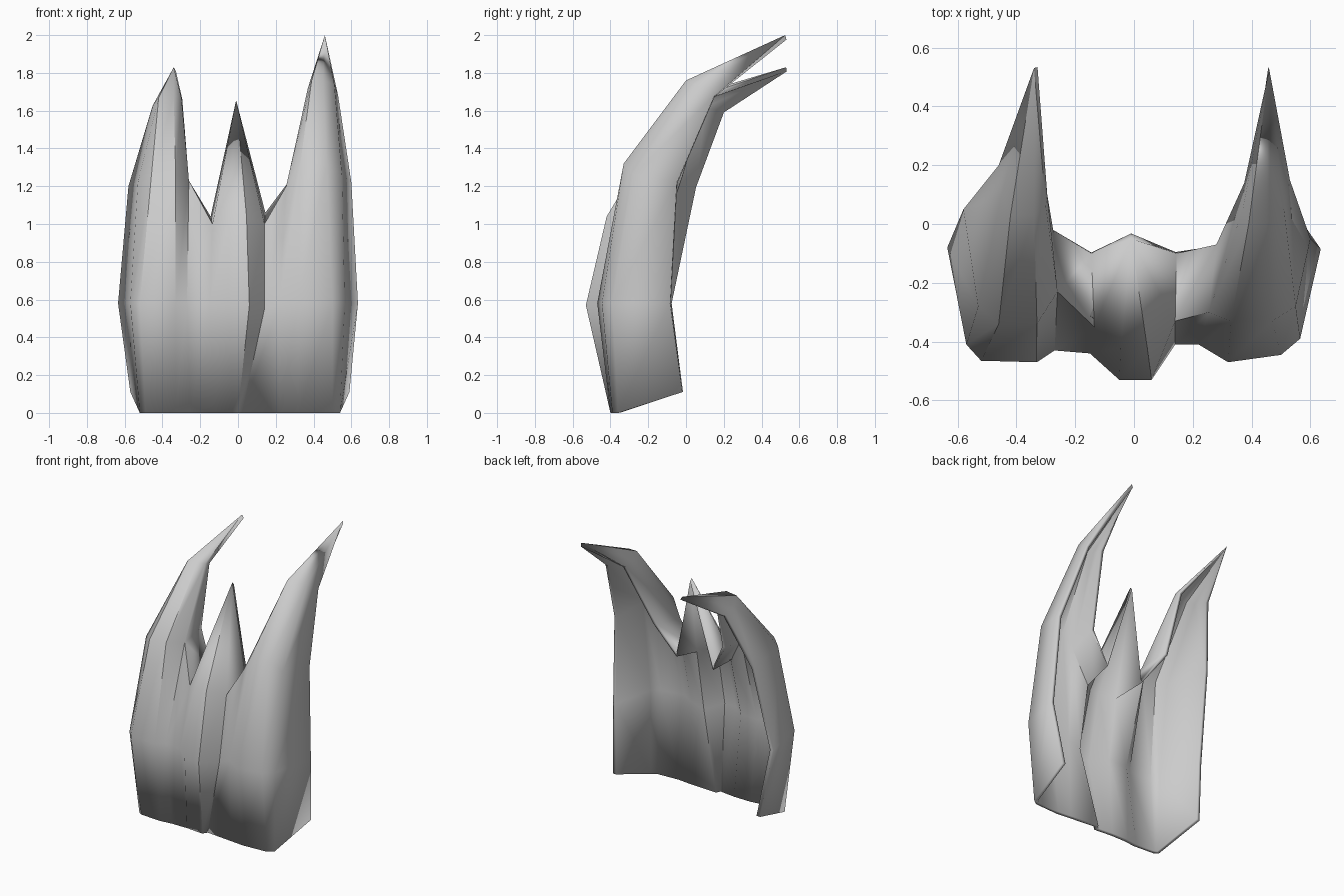
import bpy, bmesh

if "Cube" in bpy.data.objects:
    bpy.data.objects.remove(bpy.data.objects["Cube"])

# one flat colour for the whole shell
grey = bpy.data.materials.new("bone_grey")
grey.diffuse_color = (0.6, 0.6, 0.6, 1)
grey.use_nodes = True
grey.node_tree.nodes["Principled BSDF"].inputs["Base Color"].default_value = grey.diffuse_color


def sheet(name, rows, tip, flanges, thickness=0.03):
    """Skin rows of points, close them to a tip, add side flanges, thicken inward."""
    bm = bmesh.new()
    cache = {}

    def v(p):
        if p not in cache:
            cache[p] = bm.verts.new(p)
        return cache[p]

    def face(*pts):
        bm.faces.new([v(p) for p in pts])

    for low, high in zip(rows, rows[1:]):
        for i in range(len(low) - 1):
            face(low[i], low[i + 1], high[i + 1], high[i])
    top = rows[-1]
    for i in range(len(top) - 1):
        face(top[i], top[i + 1], tip)
    for f in flanges:
        face(*f)
    return bm


def combine(name, parts):
    """Join the sheets into one welded, thickened, smooth object."""
    bm = bmesh.new()
    for part in parts:
        tmp = bpy.data.meshes.new("part")
        part.to_mesh(tmp)
        part.free()
        bm.from_mesh(tmp)
        bpy.data.meshes.remove(tmp)
    bmesh.ops.remove_doubles(bm, verts=bm.verts, dist=0.0005)
    bmesh.ops.recalc_face_normals(bm, faces=bm.faces)
    front = sum(f.normal.y * f.calc_area() for f in bm.faces)
    if front > 0:
        bmesh.ops.reverse_faces(bm, faces=bm.faces)
    mesh = bpy.data.meshes.new(name)
    bm.to_mesh(mesh)
    bm.free()
    obj = bpy.data.objects.new(name, mesh)
    bpy.context.collection.objects.link(obj)
    mesh.materials.append(grey)
    mod = obj.modifiers.new("thickness", "SOLIDIFY")
    mod.thickness = 0.025
    mod.offset = -1
    bpy.context.view_layer.objects.active = obj
    obj.select_set(True)
    bpy.ops.object.shade_smooth_by_angle(angle=0.75)
    return obj


# seams shared by the middle and side claws: bottom, belly, valley front, valley back
left_seam = [(-.13, -.39, 0), (-.15, -.44, .58), (-.135, -.35, 1.0)]
right_seam = [(.02, -.37, 0), (.14, -.41, .55), (.14, -.33, 1.0)]
left_valley, right_valley = (-.145, -.10, 1.04), (.145, -.10, 1.06)

# left claw, from its rear outer edge to the seam
left_rows = [
    [(-.57, -.02, .11), (-.52, -.37, 0), (-.49, -.39, 0), (-.33, -.40, 0), (-.25, -.39, 0)],
    [(-.635, -.08, .58), (-.57, -.41, .58), (-.52, -.465, .58), (-.33, -.47, .58), (-.27, -.43, .58)],
    [(-.58, .05, 1.2), (-.53, -.28, 1.22), (-.46, -.34, 1.24), (-.33, -.34, 1.25), (-.26, -.23, 1.23)],
    [(-.46, .20, 1.6), (-.45, .10, 1.63), (-.42, .03, 1.67), (-.34, .03, 1.68), (-.30, .06, 1.67)],
]
left_tip = (-.34, .53, 1.83)
lb, lk = (-.275, -.02, 1.25), (-.295, .10, 1.66)   # rear of the inner flange
l2, l3 = left_rows[2][-1], left_rows[3][-1]
left = sheet("left_claw", left_rows, left_tip, [
    (left_rows[0][-1], left_seam[0], left_seam[1], left_rows[1][-1]),
    (left_rows[1][-1], left_seam[1], left_seam[2], l2),
    (l2, left_seam[2], left_valley, lb),
    (l2, lb, lk, l3), (l3, lk, left_tip)])

# right claw, from the seam to its rear outer edge
right_rows = [
    [(.22, -.39, 0), (.32, -.40, 0), (.50, -.39, 0), (.54, -.36, 0), (.59, -.02, .11)],
    [(.22, -.41, .58), (.32, -.47, .58), (.50, -.445, .58), (.565, -.39, .58), (.635, -.085, .58)],
    [(.255, -.30, 1.2), (.33, -.33, 1.32), (.47, -.33, 1.32), (.55, -.28, 1.26), (.60, -.05, 1.22)],
    [(.37, .05, 1.72), (.39, .0, 1.76), (.45, .0, 1.76), (.51, .05, 1.74), (.53, .15, 1.68)],
]
right_tip = (.46, .525, 2.0)
rb, rk = (.28, -.07, 1.24), (.375, .14, 1.70)
r2, r3 = right_rows[2][0], right_rows[3][0]
right = sheet("right_claw", right_rows, right_tip, [
    (right_seam[0], right_rows[0][0], right_rows[1][0], right_seam[1]),
    (right_seam[1], right_rows[1][0], r2, right_seam[2]),
    (right_seam[2], r2, rb, right_valley),
    (r2, r3, rk, rb), (r3, right_tip, rk)])

# middle claw, with a bulge narrowing to the bottom
mid_tip = (-.01, -.05, 1.655)
bulge = [[(-.03, -.40, 0), (0, -.40, 0)],
         [(-.05, -.53, .57), (.06, -.53, .57)],
         [(-.045, -.42, 1.04), (.045, -.42, 1.04)]]
mid_rows = [[a] + b + [c] for a, b, c in zip(left_seam, bulge, right_seam)]
middle = sheet("middle_claw", mid_rows, mid_tip, [
    (left_seam[2], mid_tip, left_valley),
    (right_seam[2], right_valley, mid_tip)])

combine("claw_shell", [left, right, middle])
